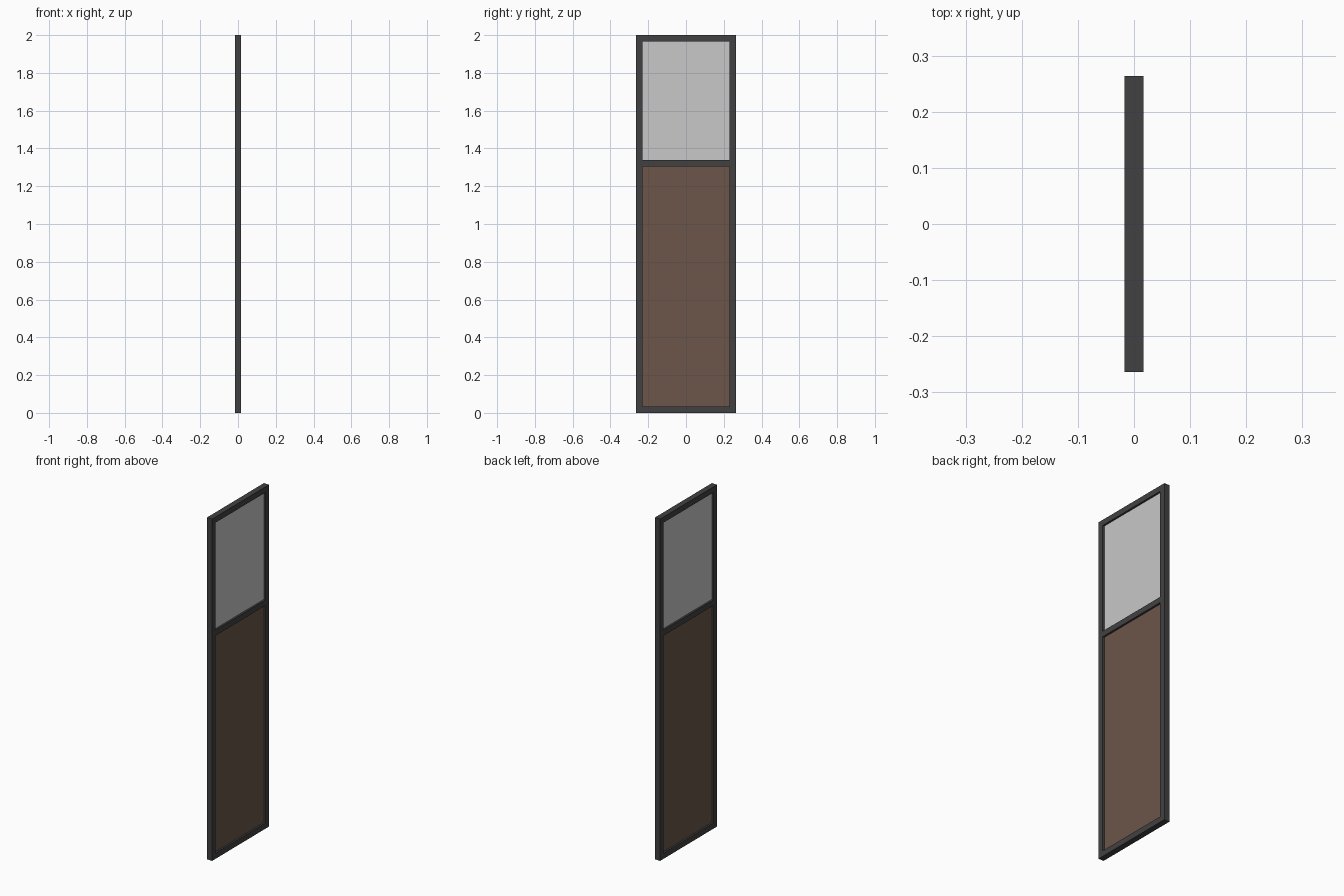
import bpy

if "Cube" in bpy.data.objects:
    bpy.data.objects.remove(bpy.data.objects["Cube"])

# Overall sizes
H, W, D = 2.0, 0.527, 0.034      # height (z), width (y), depth (x)
BAR = 0.033                      # visible width of each frame bar
MID = 1.322                      # centre height of the middle rail
PANEL_D = 0.012                  # infill thickness, recessed on both faces
LIP = 0.004                      # how far infill sits inside the frame


def material(name, rgb):
    m = bpy.data.materials.new(name)
    m.diffuse_color = (*rgb, 1.0)
    m.use_nodes = True
    m.node_tree.nodes["Principled BSDF"].inputs["Base Color"].default_value = m.diffuse_color
    return m


dark = material("dark_grey_metal", (0.053, 0.053, 0.053))
brown = material("brown_wood", (0.150, 0.093, 0.067))
pale = material("pale_grey_glass", (0.578, 0.578, 0.578))


def box(name, depth, y0, y1, z0, z1, mat):
    bpy.ops.mesh.primitive_cube_add(size=1, location=(0, (y0 + y1) / 2, (z0 + z1) / 2))
    ob = bpy.context.object
    ob.name = name
    ob.scale = (depth, y1 - y0, z1 - z0)
    bpy.ops.object.transform_apply(location=False, rotation=False, scale=True)
    ob.data.materials.append(mat)
    return ob


inner = W / 2 - BAR

# Upright stiles
for side, s in (("front", -1), ("back", 1)):
    ys = sorted((s * inner, s * W / 2))
    box(side + "_stile", D, ys[0], ys[1], 0, H, dark)

# Horizontal rails
for name, z in (("bottom_rail", BAR / 2), ("middle_rail", MID), ("top_rail", H - BAR / 2)):
    box(name, D, -inner, inner, z - BAR / 2, z + BAR / 2, dark)

# Recessed lower board and upper pane
e = inner + LIP
box("lower_panel", PANEL_D, -e, e, BAR - LIP, MID - BAR / 2 + LIP, brown)
box("upper_pane", PANEL_D, -e, e, MID + BAR / 2 - LIP, H - BAR + LIP, pale)
